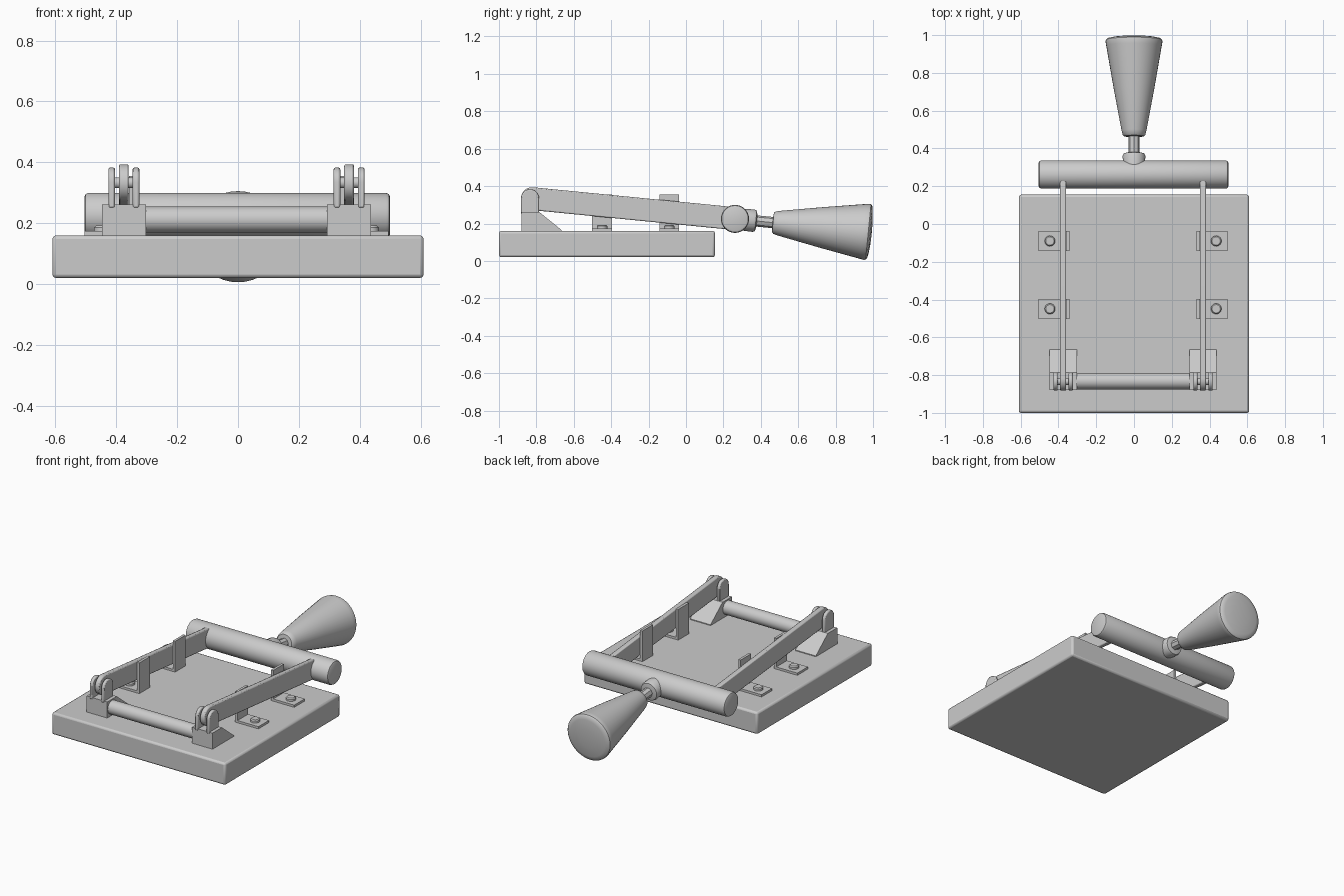
import bpy, bmesh
from math import pi, sin, cos, atan
from mathutils import Matrix, Vector

if "Cube" in bpy.data.objects:
    bpy.data.objects.remove(bpy.data.objects["Cube"])

TILT = -atan(0.0985)           # lever slope
BAR = Vector((0, 0.262, 0.225))  # centre of the crossbar
PIVOT_Y, PIVOT_Z = -0.834, 0.333


def finish(name, bm, bevel=0.0, segs=2, smooth=True):
    bmesh.ops.recalc_face_normals(bm, faces=bm.faces)
    mesh = bpy.data.meshes.new(name)
    bm.to_mesh(mesh)
    bm.free()
    ob = bpy.data.objects.new(name, mesh)
    bpy.context.collection.objects.link(ob)
    if bevel:
        m = ob.modifiers.new("bevel", 'BEVEL')
        m.width, m.segments = bevel, segs
        m.limit_method, m.angle_limit = 'ANGLE', 0.7
    if smooth:
        bpy.ops.object.select_all(action='DESELECT')
        ob.select_set(True)
        bpy.context.view_layer.objects.active = ob
        bpy.ops.object.shade_smooth_by_angle(angle=0.6)
    return ob


def extrude_x(name, pts, x0, x1, bevel=0.0):
    """Extrude a (y, z) outline between two x positions."""
    bm = bmesh.new()
    f = bm.faces.new([bm.verts.new((x0, y, z)) for y, z in pts])
    r = bmesh.ops.extrude_face_region(bm, geom=[f])
    vs = [v for v in r["geom"] if isinstance(v, bmesh.types.BMVert)]
    bmesh.ops.translate(bm, verts=vs, vec=(x1 - x0, 0, 0))
    return finish(name, bm, bevel)


def box(name, x, y, z, bevel=0.0):
    return extrude_x(name, [(y[0], z[0]), (y[1], z[0]), (y[1], z[1]), (y[0], z[1])],
                     x[0], x[1], bevel)


def lathe(name, profile, matrix, sides=40, smooth=True):
    """Spin (radius, height) points around local z, then place with matrix."""
    bm = bmesh.new()
    rings = [[bm.verts.new((r * cos(2 * pi * i / sides), r * sin(2 * pi * i / sides), h))
              for i in range(sides)] for r, h in profile]
    for a, b in zip(rings, rings[1:]):
        for i in range(sides):
            j = (i + 1) % sides
            bm.faces.new((a[i], a[j], b[j], b[i]))
    bm.faces.new(rings[0][::-1])
    bm.faces.new(rings[-1])
    bmesh.ops.transform(bm, matrix=matrix, verts=bm.verts)
    return finish(name, bm, smooth=smooth)


def rod_x(name, x0, x1, y, z, r, c=0.0):
    h = x1 - x0
    prof = [(r, 0), (r, h)]
    if c:
        prof = [(r - c, 0), (r - c * 0.3, c * 0.3), (r, c), (r, h - c), (r - c * 0.3, h - c * 0.3), (r - c, h)]
    return lathe(name, prof, Matrix.Translation((x0, y, z)) @ Matrix.Rotation(pi / 2, 4, 'Y'))


def arc(cy, cz, r, a0, a1, n=14):
    return [(cy + r * cos(a0 + (a1 - a0) * i / n), cz + r * sin(a0 + (a1 - a0) * i / n))
            for i in range(n + 1)]


# base slab
box("base", (-0.61, 0.61), (-1.0, 0.155), (0.02, 0.16), 0.012)

# rod joining the hinge blocks
rod_x("hinge_spacer_rod", -0.33, 0.32, -0.832, 0.212, 0.043)

for side, s in (("left", -1), ("right", 1)):
    X = lambda v: s * v - 0.005
    cx = X(0.37)
    # wedge-backed hinge block
    extrude_x(side + "_hinge_block",
              [(-0.88, 0.155), (-0.665, 0.155), (-0.665, 0.165), (-0.785, 0.262), (-0.88, 0.262)],
              cx - 0.072, cx + 0.072)
    # rounded clevis ears and pin
    for k, e in enumerate((-1, 1)):
        ex = cx + e * 0.04
        extrude_x(f"{side}_hinge_ear_{k}",
                  [(-0.882, 0.25), (-0.786, 0.25)] + arc(PIVOT_Y, 0.335, 0.048, 0, pi),
                  ex - 0.011, ex + 0.011, 0.006)
    rod_x(side + "_hinge_pin", cx - 0.05, cx + 0.05, PIVOT_Y, PIVOT_Z, 0.018)

    # blade, round at the pivot, running into the crossbar
    h = 0.061
    d = Vector((cos(TILT), sin(TILT)))
    n = Vector((-d.y, d.x))
    p = Vector((PIVOT_Y + 0.012, PIVOT_Z))
    q = p + d * 1.07
    extrude_x(side + "_blade",
              arc(p.x, p.y, h, pi / 2 + TILT, 1.5 * pi + TILT) +
              [tuple(q - n * h), tuple(q + n * h)], cx - 0.016, cx + 0.016, 0.006)

    # L-shaped contact clips with bolts
    for label, cy in (("front", -0.449), ("rear", -0.09)):
        y = (cy - 0.053, cy + 0.053)
        nm = f"{side}_{label}_contact"
        box(nm + "_foot", sorted((X(0.337), X(0.5))), y, (0.155, 0.174))
        box(nm + "_plate", sorted((X(0.337), X(0.353))), y, (0.16, 0.355))
        lathe(nm + "_bolt", [(0.028, 0), (0.028, 0.026), (0.022, 0.032)],
              Matrix.Translation((X(0.44), cy, 0.16)), 24)

# crossbar and handle
rod_x("crossbar", -0.505, 0.5, BAR.y, BAR.z, 0.075, 0.014)
axis = Matrix.Translation(BAR) @ Matrix.Rotation(TILT, 4, 'X') @ Matrix.Rotation(-pi / 2, 4, 'X')
lathe("handle_collar", [(0.058, 0.03), (0.06, 0.10), (0.055, 0.112), (0.03, 0.118)], axis)
lathe("handle_stem", [(0.03, 0.09), (0.03, 0.24)], axis, 8, False)
lathe("handle_grip",
      [(0.03, 0.202), (0.052, 0.204), (0.06, 0.212), (0.066, 0.235), (0.108, 0.46), (0.147, 0.685),
       (0.1505, 0.705), (0.149, 0.716), (0.142, 0.723), (0.12, 0.728), (0.06, 0.734), (0.01, 0.735)], axis)
